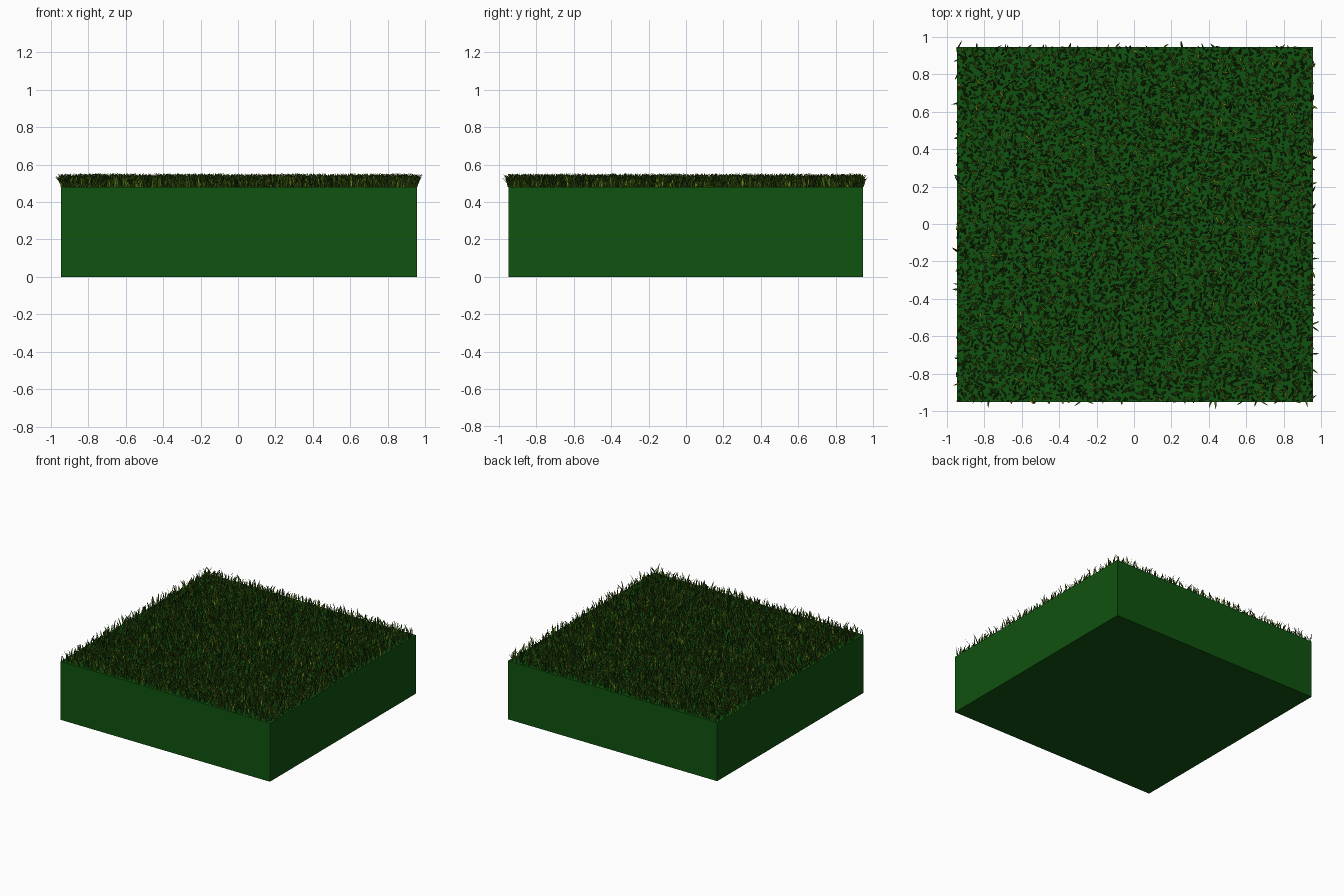
import bpy, bmesh, math, random
from mathutils import Vector

if "Cube" in bpy.data.objects:
    bpy.data.objects.remove(bpy.data.objects["Cube"])

random.seed(4)
X0, X1, Y0, Y1, TOP = -0.945, 0.955, -0.95, 0.945, 0.48


def material(name, rgb):
    m = bpy.data.materials.new(name)
    m.diffuse_color = (*rgb, 1)
    m.use_nodes = True
    m.node_tree.nodes["Principled BSDF"].inputs["Base Color"].default_value = m.diffuse_color
    return m


def finish(name, bm, mats):
    me = bpy.data.meshes.new(name)
    bm.to_mesh(me)
    bm.free()
    for m in mats:
        me.materials.append(m)
    ob = bpy.data.objects.new(name, me)
    bpy.context.collection.objects.link(ob)
    return ob


# Soil block
bm = bmesh.new()
bmesh.ops.create_cube(bm, size=1)
for v in bm.verts:
    v.co = (X0 if v.co.x < 0 else X1, Y0 if v.co.y < 0 else Y1, 0 if v.co.z < 0 else TOP)
finish("ground_block", bm, [material("turf_green", (0.005, 0.085, 0.005))])


# One tapered, bent blade: two quads and a pointed tip
def blade(bm, x, y, angle, height, lean, width, mat):
    d = Vector((math.cos(angle), math.sin(angle), 0))
    twist = angle + math.pi / 2 + random.uniform(-0.6, 0.6)
    s = Vector((math.cos(twist), math.sin(twist), 0))
    root = Vector((x, y, TOP))
    rows = []
    for t, w in ((0, 0.7), (0.4, 1.0), (0.75, 0.65)):
        c = root + d * lean * t ** 1.5 + Vector((0, 0, height * t))
        rows.append([bm.verts.new(c - s * width * w / 2), bm.verts.new(c + s * width * w / 2)])
    tip = bm.verts.new(root + d * lean + Vector((0, 0, height)))
    faces = [bm.faces.new((a[0], a[1], b[1], b[0])) for a, b in zip(rows, rows[1:])]
    faces.append(bm.faces.new((rows[-1][0], rows[-1][1], tip)))
    for f in faces:
        f.material_index = mat


# Grass carpet scattered over the top on a jittered grid
bm = bmesh.new()
N = 92
for i in range(N):
    for j in range(N):
        x = X0 + (X1 - X0) * (i + random.random()) / N
        y = Y0 + (Y1 - Y0) * (j + random.random()) / N
        blade(bm, x, y, random.uniform(0, 2 * math.pi), random.uniform(0.04, 0.075),
              random.uniform(0.008, 0.045), random.uniform(0.008, 0.013),
              random.choices((0, 1, 2), (5, 4, 2))[0])
finish("grass_blades", bm, [material("grass_dark", (0.02, 0.06, 0.004)),
                            material("grass_mid", (0.05, 0.13, 0.006)),
                            material("grass_light", (0.13, 0.2, 0.01))])
